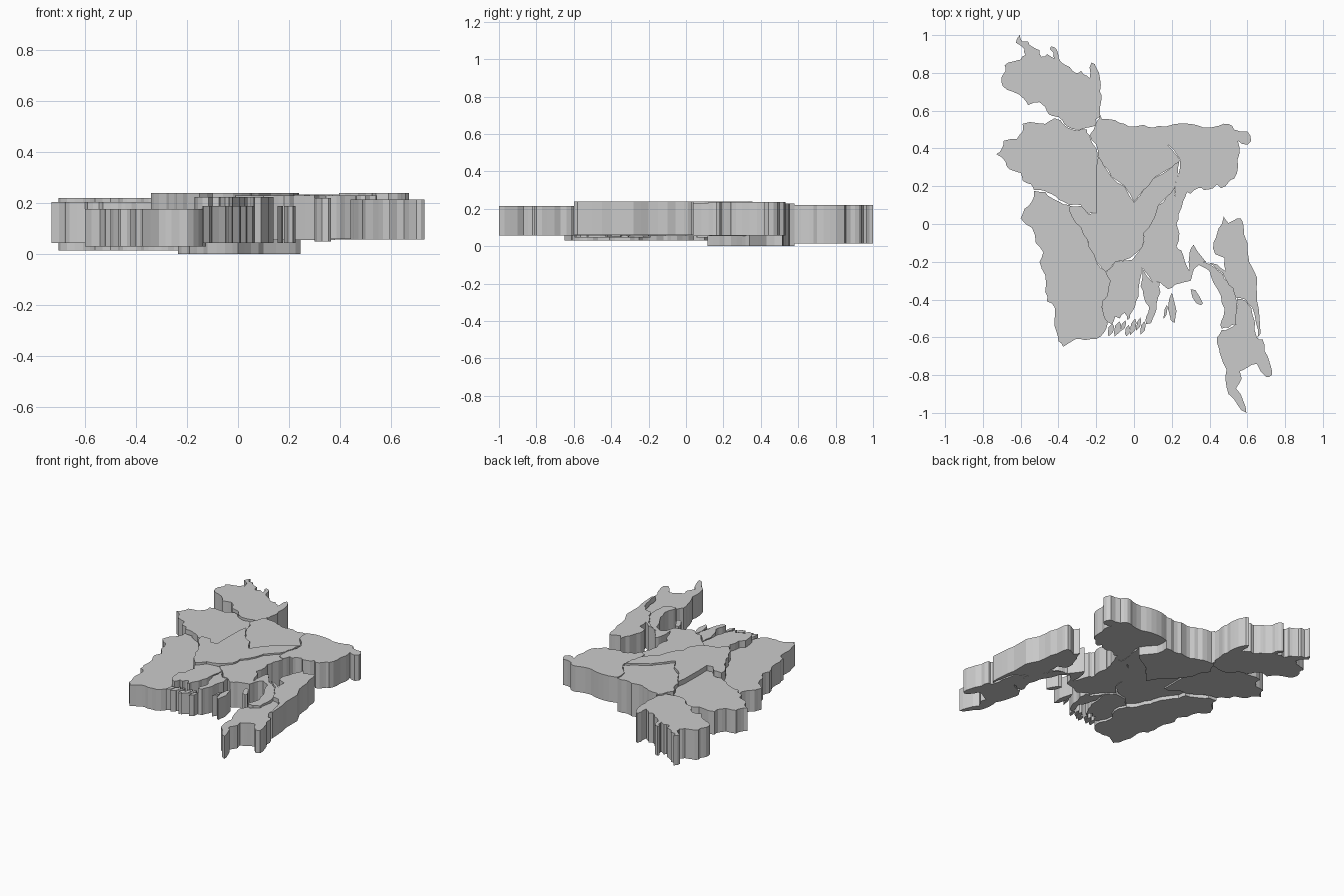
import bpy, bmesh, random
from mathutils import Vector

random.seed(4)


def slab(name, z0, z1, pts, rough=0.007):
    """Extrude a flat outline from z0 to z1, adding a slightly ragged midpoint to each edge."""
    outline = []
    for i, p in enumerate(pts):
        a, b = Vector(p), Vector(pts[(i + 1) % len(pts)])
        outline.append(a)
        d = b - a
        if d.length > 0.03 and rough:
            n = Vector((-d.y, d.x)).normalized()
            outline.append((a + b) / 2 + n * random.uniform(-rough, rough))
    bm = bmesh.new()
    face = bm.faces.new([bm.verts.new((p.x, p.y, z0)) for p in outline])
    top = bmesh.ops.extrude_face_region(bm, geom=[face], use_keep_orig=True)
    for v in top["geom"]:
        if isinstance(v, bmesh.types.BMVert):
            v.co.z = z1
    bmesh.ops.triangulate(bm, faces=[f for f in bm.faces if len(f.verts) > 4])
    bmesh.ops.recalc_face_normals(bm, faces=bm.faces)
    mesh = bpy.data.meshes.new(name)
    bm.to_mesh(mesh)
    bm.free()
    ob = bpy.data.objects.new(name, mesh)
    bpy.context.collection.objects.link(ob)
    return ob


# north-west region
slab("northwest_region", 0.015, 0.22, [
    (-.62, .98), (-.605, 1), (-.59, .965), (-.56, .965), (-.54, .94), (-.5, .92), (-.49, .885),
    (-.46, .90), (-.42, .875), (-.425, .905), (-.445, .925), (-.44, .94), (-.41, .925), (-.40, .88),
    (-.37, .845), (-.34, .83), (-.31, .80), (-.28, .81), (-.25, .785), (-.235, .77), (-.235, .83),
    (-.225, .855), (-.2, .83), (-.18, .77), (-.18, .70), (-.172, .66), (-.18, .57), (-.2, .555),
    (-.205, .52), (-.25, .51), (-.3, .50), (-.35, .515), (-.38, .55), (-.42, .57), (-.45, .58),
    (-.47, .62), (-.5, .645), (-.56, .63), (-.58, .66), (-.64, .70), (-.695, .73), (-.70, .78),
    (-.68, .81), (-.685, .84), (-.64, .86), (-.6, .87), (-.575, .895), (-.58, .925), (-.6, .945),
    (-.625, .96)])

# western region
slab("west_region", 0.045, 0.205, [
    (-.59, .53), (-.55, .54), (-.47, .53), (-.42, .56), (-.39, .55), (-.35, .51), (-.3, .495),
    (-.25, .5), (-.235, .47), (-.2, .4), (-.19, .35), (-.2, .25), (-.2, .12), (-.2, .06),
    (-.24, .055), (-.28, .1), (-.34, .1), (-.4, .13), (-.44, .16), (-.47, .175), (-.53, .18),
    (-.545, .21), (-.59, .23), (-.6, .27), (-.66, .29), (-.68, .33), (-.73, .37), (-.7, .40),
    (-.69, .44), (-.62, .45), (-.59, .49)])

# south-western region
slab("southwest_region", 0.03, 0.178, [
    (-.53, .175), (-.47, .17), (-.44, .14), (-.4, .12), (-.34, .10), (-.33, .04), (-.28, -.02),
    (-.25, -.08), (-.24, -.12), (-.2, -.2), (-.15, -.25), (-.125, -.3), (-.14, -.38), (-.17, -.41),
    (-.165, -.47), (-.14, -.53), (-.155, -.57), (-.2, -.61), (-.26, -.615), (-.31, -.61),
    (-.375, -.65), (-.4, -.62), (-.41, -.57), (-.42, -.5), (-.42, -.44), (-.46, -.41),
    (-.47, -.36), (-.47, -.27), (-.5, -.2), (-.48, -.15), (-.52, -.10), (-.54, -.02), (-.6, .03),
    (-.58, .08), (-.54, .12)])

# northern region, hanging lowest
slab("north_region", 0.0, 0.228, [
    (-.235, .47), (-.2, .54), (-.18, .58), (-.17, .555), (-.1, .55), (-.05, .53), (0, .515),
    (.05, .525), (.1, .51), (.165, .515), (.17, .43), (.245, .34), (.2, .3), (.1, .24), (.05, .18),
    (0, .115), (-.05, .2), (-.12, .25), (-.16, .31), (-.19, .36), (-.2, .42)])

# central region
slab("central_region", 0.055, 0.24, [
    (-.19, .355), (-.16, .31), (-.12, .25), (-.05, .2), (0, .115), (.05, .18), (.1, .24), (.2, .3),
    (.24, .33), (.235, .26), (.22, .2), (.17, .14), (.13, .1), (.08, -.02), (.05, -.05),
    (.045, -.12), (-.02, -.18), (-.1, -.2), (-.15, -.255), (-.2, -.2), (-.24, -.12), (-.25, -.08),
    (-.28, -.02), (-.33, .04), (-.34, .095), (-.28, .095), (-.24, .05), (-.2, .055), (-.2, .25)])

# north-eastern region
slab("northeast_region", 0.057, 0.235, [
    (.165, .515), (.22, .53), (.3, .53), (.37, .51), (.45, .52), (.5, .53), (.53, .5), (.6, .49),
    (.62, .44), (.6, .42), (.55, .44), (.56, .38), (.55, .3), (.53, .24), (.5, .22), (.46, .19),
    (.44, .21), (.42, .19), (.37, .18), (.34, .19), (.3, .16), (.28, .17), (.26, .12), (.22, .14),
    (.22, .2), (.235, .26), (.245, .34), (.17, .43)])

# eastern plain
slab("east_plain", 0.055, 0.23, [
    (.13, .1), (.17, .14), (.22, .2), (.22, .14), (.26, .12), (.235, .05), (.225, 0), (.24, -.05),
    (.225, -.12), (.25, -.14), (.27, -.2), (.295, -.25), (.295, -.15), (.315, -.11), (.34, -.15),
    (.38, -.2), (.34, -.22), (.31, -.26), (.30, -.3), (.22, -.32), (.18, -.345), (.14, -.31),
    (.1, -.31), (.05, -.24), (-.01, -.19), (.045, -.12), (.05, -.05), (.08, -.02)])

# southern delta and its large island
slab("delta_region", 0.045, 0.225, [
    (-.15, -.255), (-.1, -.2), (-.01, -.19), (.04, -.23), (.03, -.3), (.025, -.38), (.005, -.44),
    (-.02, -.48), (-.035, -.51), (-.05, -.47), (-.075, -.5), (-.1, -.49), (-.115, -.53),
    (-.14, -.52), (-.165, -.47), (-.17, -.41), (-.14, -.38), (-.125, -.3)])
slab("delta_island", 0.045, 0.225, [
    (.045, -.235), (.1, -.31), (.135, -.31), (.14, -.36), (.12, -.42), (.11, -.48), (.09, -.525),
    (.065, -.53), (.065, -.49), (.08, -.44), (.05, -.38), (.035, -.33)])

# eastern hills
slab("hill_region", 0.06, 0.24, [
    (.465, 0), (.475, .04), (.5, .005), (.53, .02), (.565, .03), (.58, -.01), (.6, -.1),
    (.61, -.2), (.65, -.28), (.65, -.4), (.665, -.5), (.67, -.58), (.655, -.6), (.645, -.52),
    (.625, -.44), (.59, -.40), (.54, -.39), (.525, -.34), (.49, -.3), (.47, -.26), (.42, -.22),
    (.395, -.205), (.44, -.215), (.485, -.25), (.48, -.18), (.43, -.16), (.42, -.1), (.44, -.05)])

# south-eastern coast strip and tail
slab("coast_strip", 0.06, 0.23, [
    (.32, -.2), (.38, -.205), (.42, -.225), (.47, -.265), (.49, -.3), (.525, -.34), (.54, -.39),
    (.545, -.46), (.54, -.53), (.5, -.55), (.465, -.555), (.46, -.52), (.48, -.45), (.46, -.38),
    (.42, -.31), (.4, -.25), (.37, -.23)])
slab("southeast_tail", 0.057, 0.215, [
    (.465, -.56), (.5, -.555), (.54, -.53), (.545, -.46), (.545, -.395), (.59, -.405), (.62, -.44),
    (.64, -.52), (.65, -.6), (.68, -.61), (.69, -.67), (.72, -.74), (.73, -.8), (.70, -.81),
    (.65, -.74), (.6, -.76), (.56, -.78), (.57, -.82), (.54, -.87), (.58, -.94), (.595, -1),
    (.55, -.96), (.5, -.9), (.485, -.83), (.49, -.77), (.46, -.7), (.45, -.66), (.44, -.6)])

# offshore islands
slab("sound_island", 0.05, 0.22, [
    (.30, -.345), (.325, -.35), (.365, -.42), (.355, -.43), (.33, -.42), (.31, -.39)], 0.002)
slab("bay_island", 0.045, 0.19, [
    (.2, -.365), (.21, -.4), (.225, -.46), (.215, -.525), (.195, -.51), (.18, -.45),
    (.185, -.4)], 0.002)

# small finger islands along the delta mouth: centre, half width, half length, lean
fingers = [(-.125, -.56, .014, .035, .01), (-.09, -.555, .016, .04, .012),
           (-.06, -.54, .011, .03, .015), (-.035, -.565, .012, .03, .005),
           (-.008, -.545, .014, .045, .014), (.022, -.53, .01, .035, .012),
           (.045, -.55, .012, .035, .01), (.165, -.465, .007, .04, .01)]
for x, y, w, h, lean in fingers:
    slab("finger_island", 0.045, 0.19, [
        (x + lean, y + h), (x + w + lean / 2, y + h * .5), (x + w, y - h * .4), (x - lean, y - h),
        (x - w, y - h * .5), (x - w + lean / 2, y + h * .4)], 0)
